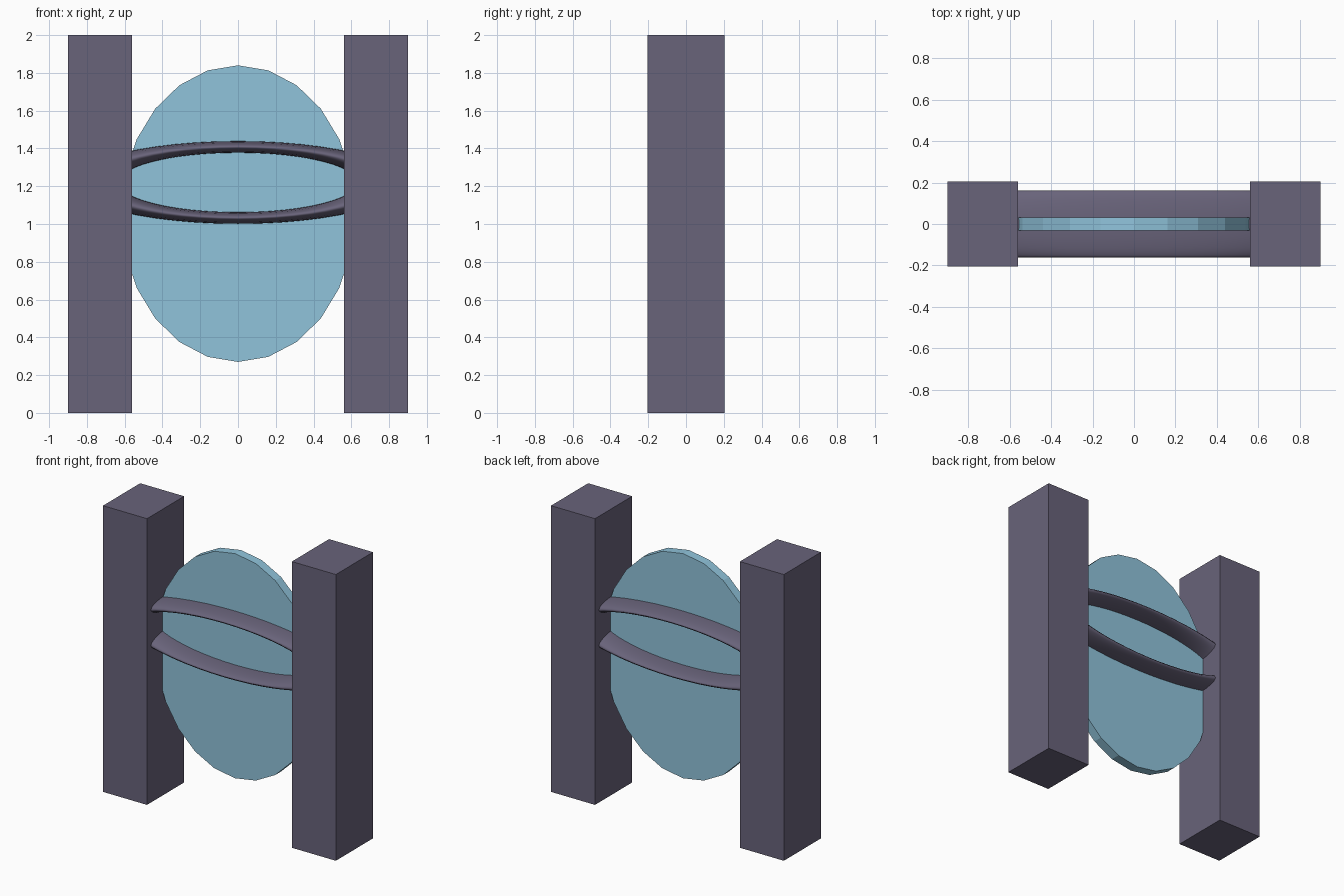
import bpy, bmesh
from math import sin, cos, pi, radians

if "Cube" in bpy.data.objects:
    bpy.data.objects.remove(bpy.data.objects["Cube"])


def material(name, color):
    m = bpy.data.materials.new(name)
    m.diffuse_color = color
    m.use_nodes = True
    m.node_tree.nodes["Principled BSDF"].inputs["Base Color"].default_value = m.diffuse_color
    return m


STONE = material("dark_stone", (0.14, 0.125, 0.195, 1))
GLASS = material("pale_blue", (0.28, 0.55, 0.71, 1))

# Two square posts
for name, side in (("left_post", -1), ("right_post", 1)):
    bpy.ops.mesh.primitive_cube_add(size=1, location=(side * 0.73, 0, 1))
    post = bpy.context.object
    post.name = name
    post.scale = (0.34, 0.41, 2)
    post.data.materials.append(STONE)

# Upright oval disc, its sides let into the posts
bpy.ops.mesh.primitive_cylinder_add(vertices=24, radius=1, depth=1,
                                    location=(0, 0, 1.055), rotation=(radians(90), 0, 0))
disc = bpy.context.object
disc.name = "oval_disc"
disc.scale = (0.62, 0.785, 0.065)
disc.data.materials.append(GLASS)

# Flattened ring running through the disc, ends hidden in the posts
bpy.ops.mesh.primitive_torus_add(major_segments=48, minor_segments=16,
                                 major_radius=0.753, minor_radius=0.127,
                                 location=(0, 0, 1.22), rotation=(radians(90), 0, 0))
ring = bpy.context.object
ring.name = "cross_ring"
ring.scale = (1, 0.25, 1.28)
ring.data.materials.append(STONE)
bpy.ops.object.shade_smooth_by_angle(angle=radians(40))
